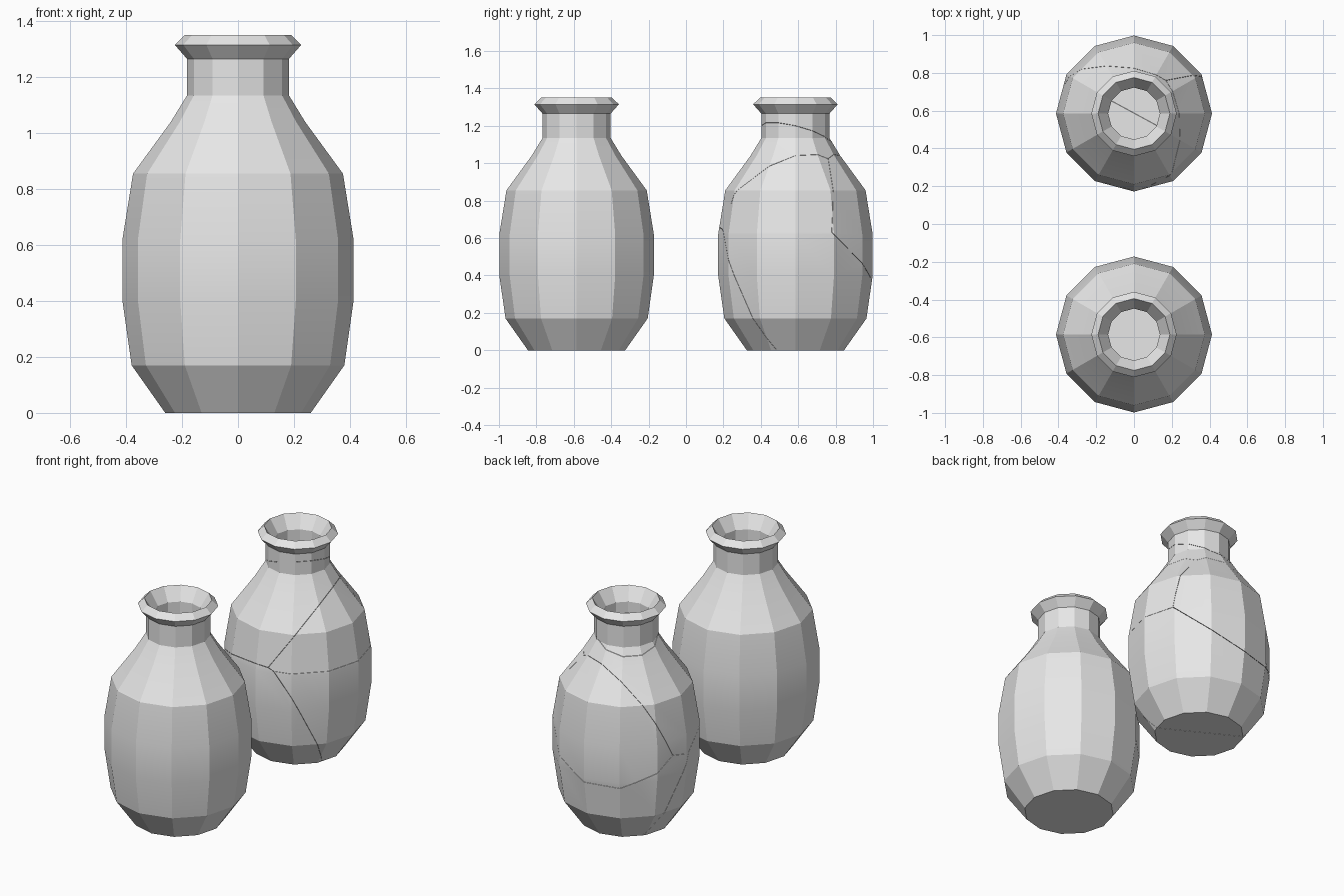
import bpy
import bmesh
import math
from mathutils import Vector

SIDES = 12
OFFSET = 0.585      # distance of each vase from the middle
WALL = 0.045
GAP = 0.0008        # half width of a crack

cube = bpy.data.objects.get("Cube")
if cube:
    bpy.data.objects.remove(cube, do_unlink=True)

clay = bpy.data.materials.new("light_grey_clay")
clay.use_nodes = True
clay.diffuse_color = (0.8, 0.8, 0.8, 1)
clay.node_tree.nodes["Principled BSDF"].inputs["Base Color"].default_value = (0.8, 0.8, 0.8, 1)

# Outer profile (radius, height) from the foot to the neck, then the flared lip
body = [(0.26, 0), (0.38, 0.17), (0.413, 0.40), (0.413, 0.62),
        (0.375, 0.855), (0.24, 1.04), (0.182, 1.135)]
lip = [(0.182, 1.265), (0.226, 1.315), (0.19, 1.35), (0.137, 1.27)]
inside = [(r - WALL, max(z, WALL)) for r, z in reversed(body)]


def vase_bmesh():
    """Spin the hollow wall profile and close the foot and the floor."""
    bm = bmesh.new()
    verts = [bm.verts.new((r, 0, z)) for r, z in body + lip + inside]
    edges = [bm.edges.new(pair) for pair in zip(verts, verts[1:])]
    bmesh.ops.spin(bm, geom=verts + edges, cent=(0, 0, 0), axis=(0, 0, 1),
                   angle=math.tau, steps=SIDES)
    bmesh.ops.remove_doubles(bm, verts=bm.verts[:], dist=0.0005)
    bmesh.ops.holes_fill(bm, edges=[e for e in bm.edges if e.is_boundary], sides=0)
    bmesh.ops.recalc_face_normals(bm, faces=bm.faces[:])
    return bm


def add_object(name, bm, y):
    mesh = bpy.data.meshes.new(name)
    bm.to_mesh(mesh)
    bm.free()
    mesh.materials.append(clay)
    obj = bpy.data.objects.new(name, mesh)
    obj.location.y = y
    bpy.context.collection.objects.link(obj)
    bpy.ops.object.select_all(action='DESELECT')
    obj.select_set(True)
    bpy.context.view_layer.objects.active = obj
    bpy.ops.object.shade_smooth_by_angle(angle=math.radians(20))


# Whole vase in front
add_object("whole_vase", vase_bmesh(), -OFFSET)

# Cracked vase behind: one shard around each seed point
seeds = {
    "shard_right_upper": (0.25, 0.02, 0.83),
    "shard_right_lower": (0.25, 0.02, 0.43),
    "shard_front_lower": (0.0, -0.44, 0.17),
    "shard_back": (0.16, 0.31, 0.80),
    "shard_shoulder": (0.04, -0.05, 0.99),
    "shard_neck": (-0.04, 0.03, 1.33),
}
for name, seed in seeds.items():
    bm = vase_bmesh()
    here = Vector(seed)
    for other_name, other in seeds.items():
        if other_name == name:
            continue
        there = Vector(other)
        normal = (there - here).normalized()
        cut = bmesh.ops.bisect_plane(
            bm, geom=bm.verts[:] + bm.edges[:] + bm.faces[:], dist=0.00001,
            plane_co=(here + there) / 2 - normal * GAP, plane_no=normal,
            clear_outer=True)
        rim = [e for e in cut["geom_cut"]
               if isinstance(e, bmesh.types.BMEdge) and e.is_boundary]
        if rim:
            bmesh.ops.triangle_fill(bm, edges=rim, normal=normal, use_beauty=True)
    bmesh.ops.recalc_face_normals(bm, faces=bm.faces[:])
    add_object(name, bm, OFFSET)
